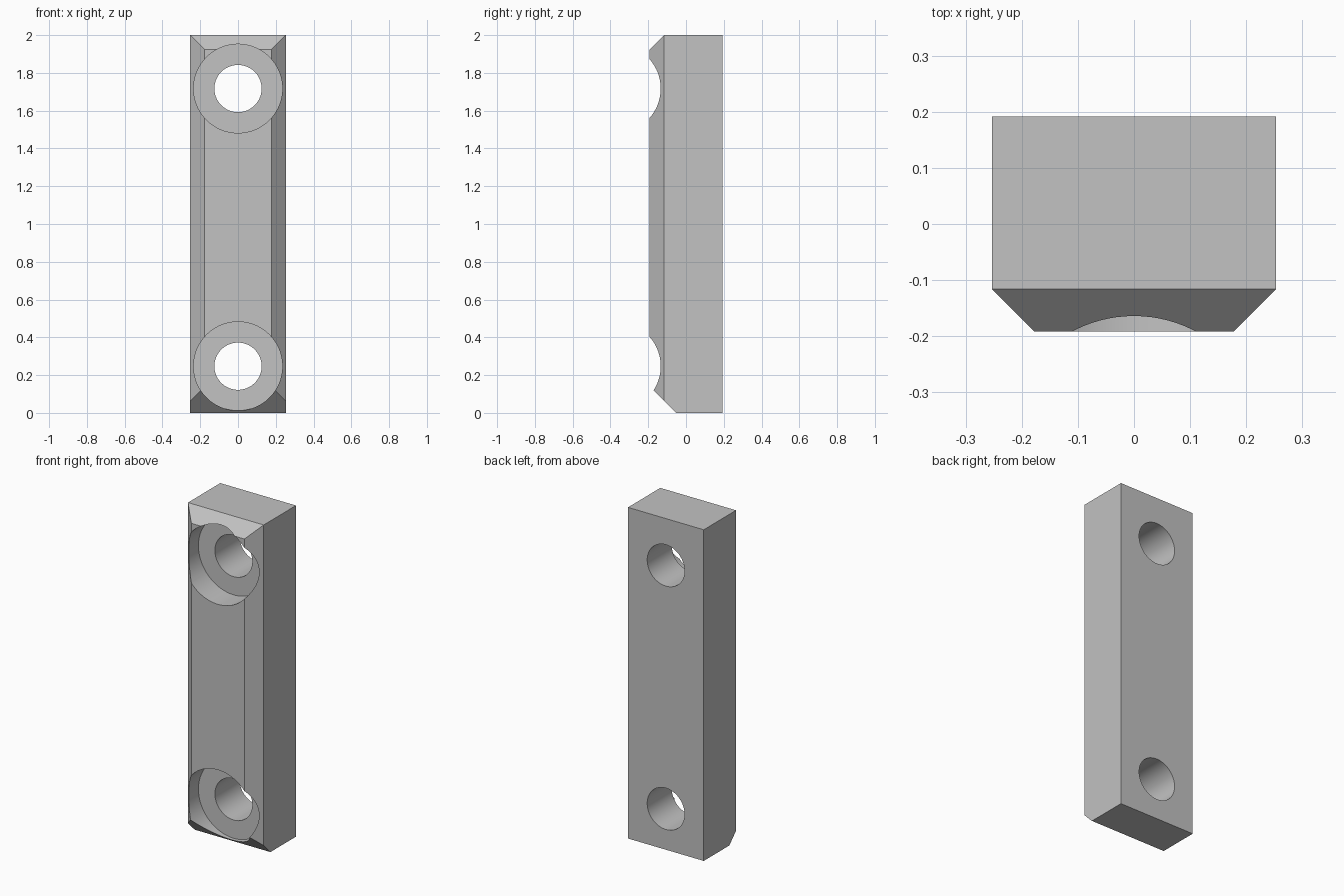
import bpy, bmesh
from math import radians
from mathutils import Vector

cube = bpy.data.objects.get("Cube")
if cube:
    bpy.data.objects.remove(cube, do_unlink=True)

W, FRONT, BACK, H = 0.253, -0.192, 0.192, 2.0   # half width, depth range, height
EDGE = 0.076                                    # chamfer on sides and top
TOE = 0.14                                      # larger chamfer at the bottom
HOLE_Z = (0.247, 1.717)
HOLE_R, RECESS_R, RECESS_FLOOR = 0.125, 0.235, -0.042

grey = bpy.data.materials.new("plain grey")
grey.use_nodes = True
colour = (0.54, 0.54, 0.54, 1)
grey.diffuse_color = colour
grey.node_tree.nodes["Principled BSDF"].inputs["Base Color"].default_value = colour

# Rectangular bar
bm = bmesh.new()
bmesh.ops.create_cube(bm, size=1)
for v in bm.verts:
    v.co = (v.co.x * 2 * W, v.co.y * (BACK - FRONT), (v.co.z + 0.5) * H)

# Chamfers around the front face
cuts = [((W, FRONT + EDGE, 0), (1, -1, 0)),
        ((-W, FRONT + EDGE, 0), (-1, -1, 0)),
        ((0, FRONT + EDGE, H), (0, -1, 1)),
        ((0, FRONT + TOE, 0), (0, -1, -1))]
for point, normal in cuts:
    bmesh.ops.bisect_plane(bm, geom=bm.verts[:] + bm.edges[:] + bm.faces[:],
                           plane_co=point, plane_no=Vector(normal).normalized(),
                           clear_outer=True)
    bmesh.ops.holes_fill(bm, edges=[e for e in bm.edges if e.is_boundary])
bmesh.ops.recalc_face_normals(bm, faces=bm.faces)
mesh = bpy.data.meshes.new("mounting_bar")
bm.to_mesh(mesh)
bm.free()
bar = bpy.data.objects.new("mounting_bar", mesh)
bpy.context.collection.objects.link(bar)
mesh.materials.append(grey)


def bore(name, radius, y0, y1, z):
    """Cut a round bore along y out of the bar."""
    bpy.ops.mesh.primitive_cylinder_add(
        vertices=96, radius=radius, depth=y1 - y0,
        location=(0, (y0 + y1) / 2, z), rotation=(radians(90), 0, 0))
    cutter = bpy.context.object
    cutter.name = name
    cutter.data.materials.append(grey)
    mod = bar.modifiers.new(name, 'BOOLEAN')
    mod.operation = 'DIFFERENCE'
    mod.solver = 'EXACT'
    mod.object = cutter
    bpy.context.view_layer.objects.active = bar
    bpy.ops.object.modifier_apply(modifier=mod.name)
    bpy.data.objects.remove(cutter, do_unlink=True)


# Screw holes with flat-bottomed recesses
for z in HOLE_Z:
    bore("recess_cutter", RECESS_R, FRONT - 0.2, RECESS_FLOOR, z)
    bore("hole_cutter", HOLE_R, FRONT - 0.2, BACK + 0.2, z)

bpy.ops.object.select_all(action='DESELECT')
bar.select_set(True)
bpy.context.view_layer.objects.active = bar
bpy.ops.object.shade_smooth_by_angle(angle=radians(30))
